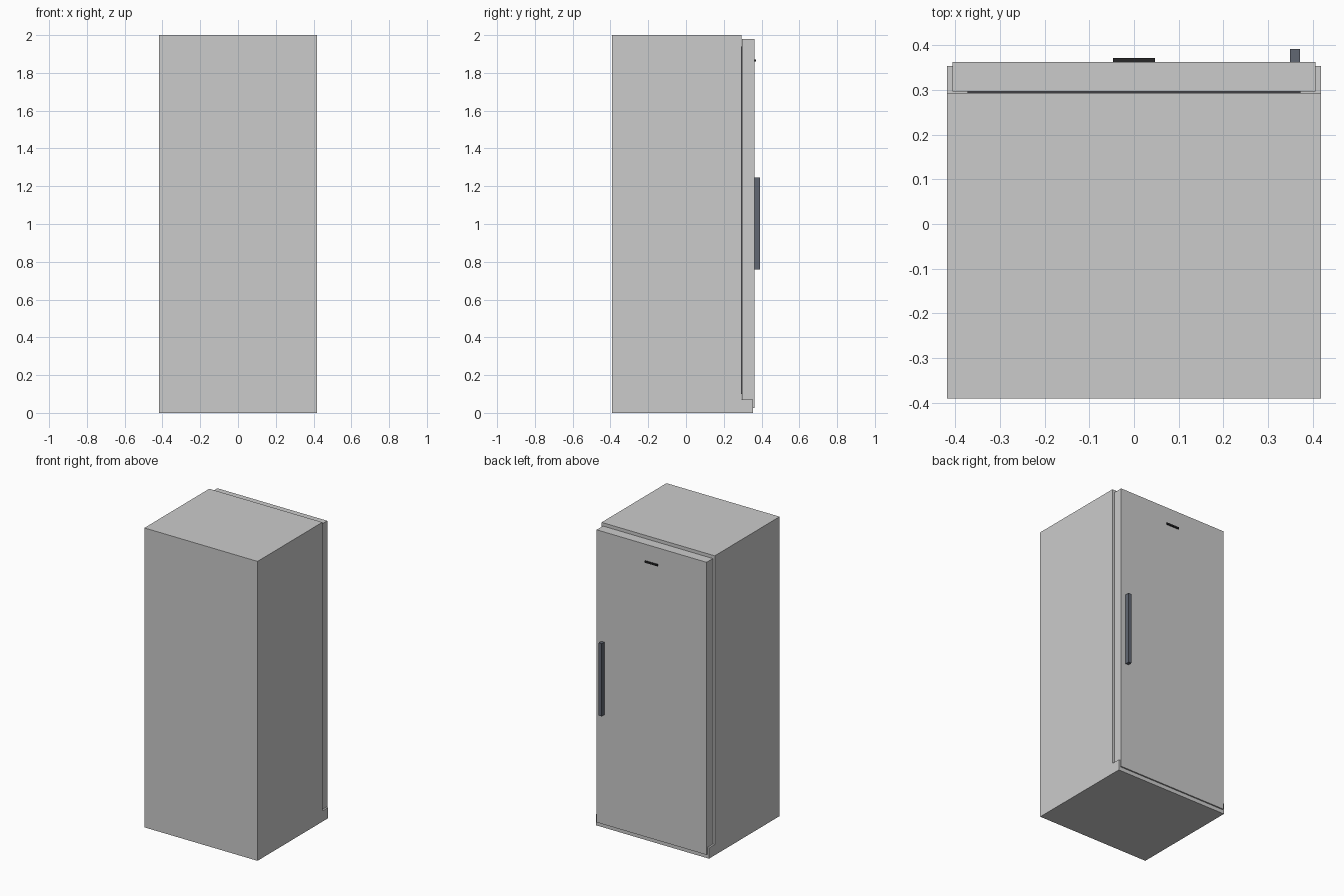
import bpy
import bmesh

if "Cube" in bpy.data.objects:
    bpy.data.objects.remove(bpy.data.objects["Cube"])


def material(name, rgb):
    mat = bpy.data.materials.new(name)
    mat.diffuse_color = (*rgb, 1.0)
    mat.use_nodes = True
    mat.node_tree.nodes["Principled BSDF"].inputs["Base Color"].default_value = mat.diffuse_color
    return mat


def prism(name, profile, x0, x1, mat=None):
    """Extrude a (y, z) profile along x."""
    bm = bmesh.new()
    face = bm.faces.new([bm.verts.new((x0, y, z)) for y, z in profile])
    new = bmesh.ops.extrude_face_region(bm, geom=[face])["geom"]
    moved = [v for v in new if isinstance(v, bmesh.types.BMVert)]
    bmesh.ops.translate(bm, verts=moved, vec=(x1 - x0, 0, 0))
    bmesh.ops.recalc_face_normals(bm, faces=bm.faces)
    mesh = bpy.data.meshes.new(name)
    bm.to_mesh(mesh)
    bm.free()
    obj = bpy.data.objects.new(name, mesh)
    bpy.context.collection.objects.link(obj)
    if mat:
        mesh.materials.append(mat)
    return obj


def box(name, x, y, z, mat=None):
    profile = [(y[0], z[0]), (y[1], z[0]), (y[1], z[1]), (y[0], z[1])]
    return prism(name, profile, x[0], x[1], mat)


dark_metal = material("dark_metal", (0.12, 0.135, 0.17))
black = material("black", (0.02, 0.02, 0.022))
rubber = material("rubber", (0.05, 0.05, 0.06))

# Cabinet with the plinth stepping forward under the door
prism("cabinet", [(-0.391, 0), (0.354, 0), (0.354, 0.072),
                  (0.2935, 0.072), (0.2935, 2.0), (-0.391, 2.0)], -0.418, 0.418)

# Door seal and door, both on the +y side
box("door_seal", (-0.372, 0.372), (0.2925, 0.298), (0.10, 1.94), rubber)
box("door", (-0.406, 0.406), (0.297, 0.363), (0.026, 1.98))

# Handle and small blank badge plate
box("handle", (0.349, 0.371), (0.362, 0.392), (0.76, 1.245), dark_metal)
box("badge_plate", (-0.047, 0.047), (0.362, 0.371), (1.86, 1.871), black)
